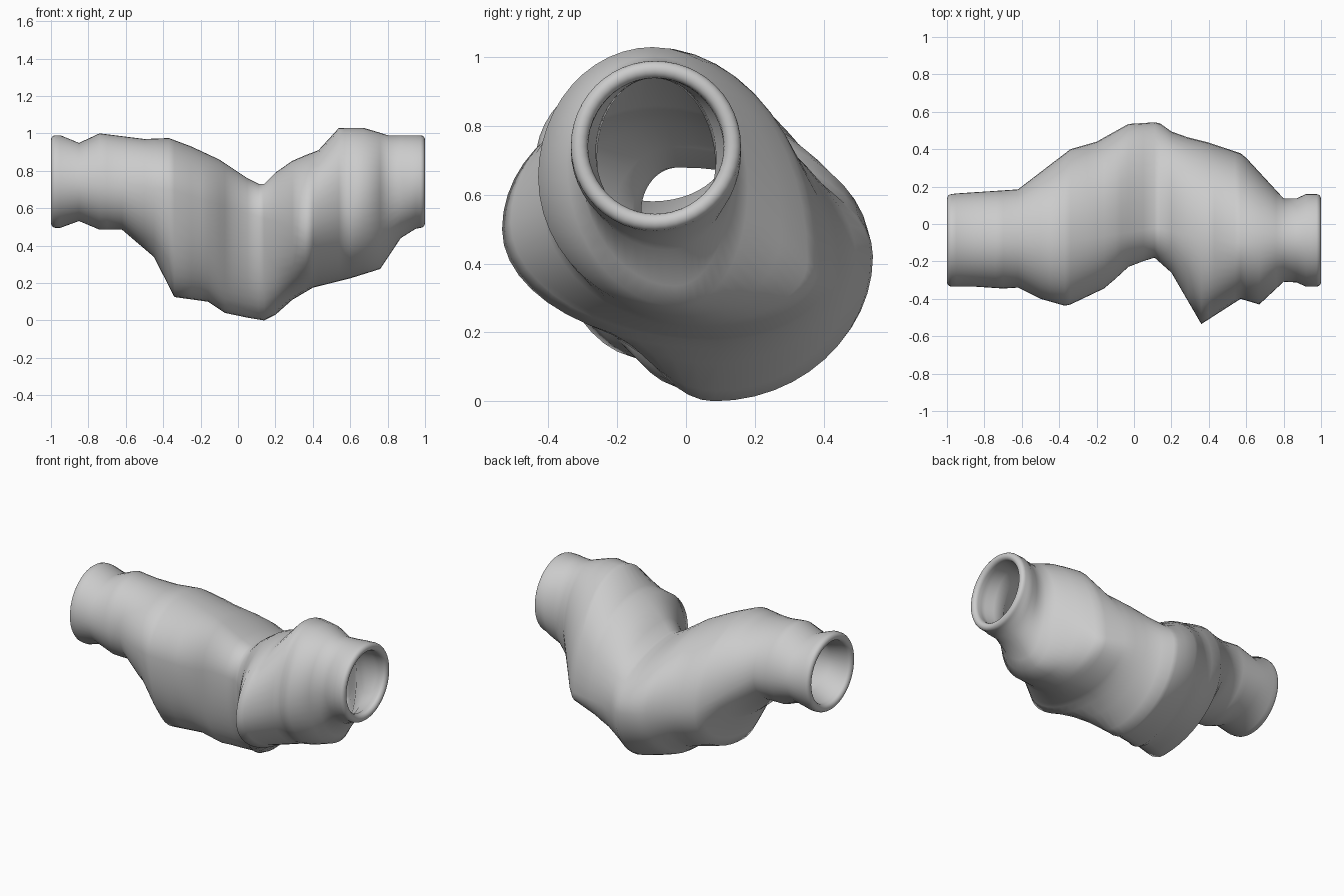
import bpy, bmesh, math

if "Cube" in bpy.data.objects:
    bpy.data.objects.remove(bpy.data.objects["Cube"])

# Outlines of the tube along x, read as (x, value) polylines
TOP = [(-1, .99), (-.95, .99), (-.84, .945), (-.74, 1), (-.5, .97), (-.37, .975), (-.25, .93), (-.1, .86),
       (.05, .76), (.13, .72), (.2, .79), (.3, .86), (.43, .91), (.54, 1.03), (.68, 1.03), (.8, .99), (1, .99)]
BOTTOM = [(-1, .495), (-.95, .495), (-.84, .535), (-.74, .485), (-.62, .485), (-.45, .34), (-.34, .125),
          (-.16, .1), (-.07, .04), (.05, .015), (.14, 0), (.22, .04), (.29, .11), (.4, .175), (.6, .225),
          (.76, .275), (.87, .44), (.95, .49), (1, .495)]
BACK = [(-1, .16), (-.62, .185), (-.34, .4), (-.2, .44), (-.03, .535), (.13, .545), (.22, .48), (.4, .435),
        (.58, .375), (.82, .115), (.92, .16), (1, .16)]
FRONT = [(-1, -.335), (-.85, -.335), (-.7, -.345), (-.62, -.34), (-.5, -.4), (-.36, -.44), (-.15, -.34),
         (-.02, -.22), (.11, -.18), (.2, -.26), (.36, -.535), (.57, -.4), (.67, -.43), (.82, -.29),
         (.92, -.335), (1, -.335)]
# Where the extremes sit: y of top, y of bottom, z of front, z of back
Y_TOP = [(-1, -.09), (-.36, -.1), (.12, -.02), (.5, -.1), (1, -.09)]
Y_BOTTOM = [(-1, -.09), (-.34, -.12), (.12, .08), (.36, .1), (.6, .03), (1, -.09)]
Z_FRONT = [(-1, .742), (-.36, .7), (.12, .55), (.36, .5), (.6, .62), (.82, .72), (1, .742)]
Z_BACK = [(-1, .742), (-.62, .72), (-.34, .5), (.12, .42), (.58, .38), (.82, .7), (1, .742)]
SIDES = 48


def at(line, x):
    for (x0, a), (x1, b) in zip(line, line[1:]):
        if x <= x1:
            return a + (b - a) * max(0, (x - x0) / (x1 - x0))
    return line[-1][1]


def section(bm, x, inset, x_pos):
    """Ring of four quarter ellipses meeting smoothly at the extremes."""
    t, b = at(TOP, x) - inset, at(BOTTOM, x) + inset
    f, r = at(FRONT, x) + inset, at(BACK, x) - inset
    yt, yb, zf, zr = at(Y_TOP, x), at(Y_BOTTOM, x), at(Z_FRONT, x), at(Z_BACK, x)
    ring = []
    for i in range(SIDES):
        a = 2 * math.pi * i / SIDES
        c, s = math.cos(a), math.sin(a)
        yc, zc = (yt if s >= 0 else yb), (zr if c >= 0 else zf)
        y = yc + ((r - yc) if c >= 0 else (yc - f)) * c
        z = zc + ((t - zc) if s >= 0 else (zc - b)) * s
        ring.append(bm.verts.new((x_pos, y, z)))
    return ring


# Stations along the tube
xs = sorted({round(p[0], 2) for line in (TOP, BOTTOM, FRONT, BACK) for p in line if abs(p[0]) < .97})
stations = [xs[0]]
for x in xs[1:]:
    if x - stations[-1] > .025:
        stations.append(x)

# Rounded lip at each open end
lip = [(.05 * (1 - math.cos(a)) / 2, .975 + .025 * math.sin(a))
       for a in [math.pi * k / 8 for k in range(9)]]

bm = bmesh.new()
rings = [section(bm, x, 0, x) for x in stations]
rings += [section(bm, 1, d, px) for d, px in lip]
rings += [section(bm, x, .05, x) for x in reversed(stations)]
rings += [section(bm, -1, d, -px) for d, px in reversed(lip)]
for k, a in enumerate(rings):
    b = rings[(k + 1) % len(rings)]
    for i in range(SIDES):
        j = (i + 1) % SIDES
        bm.faces.new((a[i], a[j], b[j], b[i]))
bmesh.ops.recalc_face_normals(bm, faces=bm.faces)
mesh = bpy.data.meshes.new("bent_hollow_tube")
bm.to_mesh(mesh)
bm.free()
tube = bpy.data.objects.new("bent_hollow_tube", mesh)
bpy.context.collection.objects.link(tube)
for p in mesh.polygons:
    p.use_smooth = True
